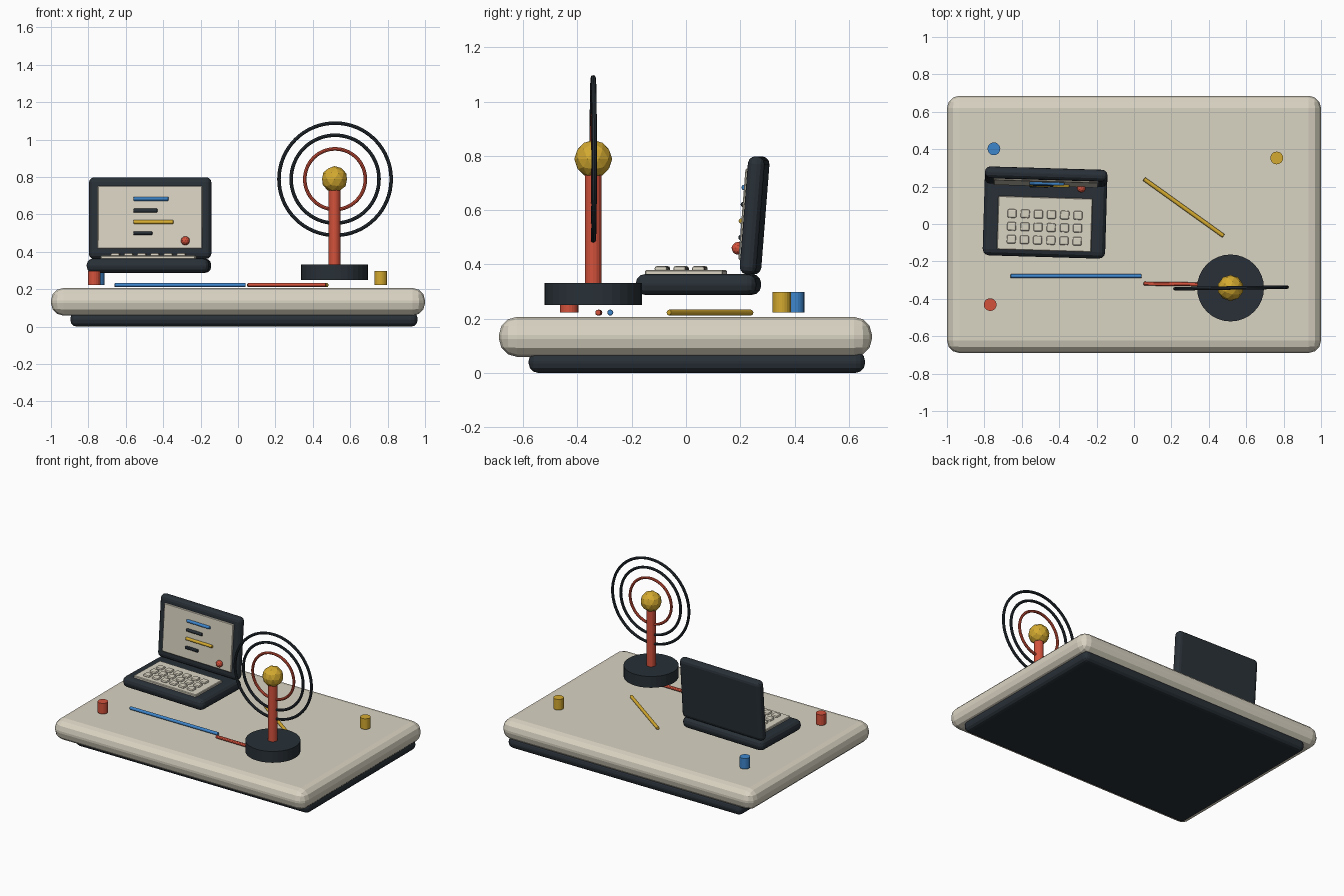
import bpy, math
from mathutils import Vector, Matrix

if "Cube" in bpy.data.objects:
    bpy.data.objects.remove(bpy.data.objects["Cube"])


def material(name, rgb):
    m = bpy.data.materials.new(name)
    lin = [((c / 255 + 0.055) / 1.055) ** 2.4 for c in rgb]
    m.diffuse_color = (*lin, 1)
    m.use_nodes = True
    m.node_tree.nodes["Principled BSDF"].inputs["Base Color"].default_value = m.diffuse_color
    return m


CREAM = material("cream", (217, 211, 194))
DARK = material("dark slate", (40, 48, 55))
RED = material("coral red", (212, 82, 60))
BLUE = material("blue", (62, 134, 204))
YELLOW = material("mustard", (212, 170, 48))


def finish(name, mat):
    ob = bpy.context.object
    ob.name = name
    ob.data.materials.append(mat)
    return ob


def box(name, mat, size, loc, bevel=0.0, segments=3, frame=None):
    """Rounded box; frame is an optional matrix it is placed in."""
    bpy.ops.mesh.primitive_cube_add(size=1)
    ob = finish(name, mat)
    ob.data.transform(Matrix.Diagonal((*size, 1)))
    ob.matrix_world = (frame or Matrix()) @ Matrix.Translation(loc)
    if bevel:
        mod = ob.modifiers.new("rounding", 'BEVEL')
        mod.width, mod.segments = bevel, segments
    return ob


def cylinder(name, mat, radius, z0, z1, x, y, sides=32):
    bpy.ops.mesh.primitive_cylinder_add(vertices=sides, radius=radius, depth=z1 - z0,
                                        location=(x, y, (z0 + z1) / 2))
    return finish(name, mat)


def rod(name, mat, a, b, radius=0.011, frame=None):
    """Thin bar with softened ends from a to b."""
    a, b = Vector(a), Vector(b)
    bpy.ops.mesh.primitive_cylinder_add(vertices=12, radius=radius, depth=(b - a).length)
    ob = finish(name, mat)
    turn = (b - a).to_track_quat('Z', 'Y').to_matrix().to_4x4()
    ob.matrix_world = (frame or Matrix()) @ Matrix.Translation((a + b) / 2) @ turn
    mod = ob.modifiers.new("soft ends", 'BEVEL')
    mod.width, mod.segments = 0.004, 2
    return ob


# Desk board and the plinth under it
box("desk_board", CREAM, (2.0, 1.375, 0.147), (0, -0.002, 0.1325), 0.066)
box("plinth", DARK, (1.856, 1.24, 0.078), (0.032, 0.04, 0.039), 0.034)

# Laptop base, turned slightly on the desk
turn = Matrix.Translation((-0.476, 0.046, 0)) @ Matrix.Rotation(math.radians(-1.7), 4, 'Z')
box("laptop_base", DARK, (0.655, 0.445, 0.077), (0, 0, 0.3255), 0.034, 3, turn)
box("keyboard_plate", CREAM, (0.505, 0.287, 0.02), (0, -0.046, 0.369), 0.004, 1, turn)
for row in range(3):
    for col in range(6):
        box("key", CREAM, (0.048, 0.046, 0.02),
            ((col - 2.5) * 0.0705, -0.064 + (row - 1) * 0.069, 0.383), 0.008, 2, turn)

# Laptop lid, leaning back; local z runs up the screen
lid = turn @ Matrix.Translation((0, 0.207, 0.58)) @ Matrix.Rotation(math.radians(-4.5), 4, 'X')
box("laptop_lid", DARK, (0.655, 0.062, 0.437), (0, 0, 0), 0.028, 3, lid)
box("screen", CREAM, (0.56, 0.016, 0.337), (0, -0.031, 0.002), 0.004, 1, lid)

# Lines and dot on the screen
for label, mat, end, z in (("blue_line", BLUE, 0.099, 0.1), ("dark_line", DARK, 0.04, 0.037),
                           ("yellow_line", YELLOW, 0.126, -0.024),
                           ("short_dark_line", DARK, 0.013, -0.085)):
    rod(label, mat, (-0.088, -0.043, z), (end, -0.043, z), 0.0105, lid)
bpy.ops.mesh.primitive_ico_sphere_add(subdivisions=2, radius=0.024)
finish("screen_dot", RED).matrix_world = lid @ Matrix.Translation((0.19, -0.046, -0.125))

# Antenna: foot, mast, ball and rings
AX, AY, AZ = 0.516, -0.342, 0.788
cylinder("antenna_foot", DARK, 0.179, 0.25, 0.331, AX, AY, 32)
cylinder("antenna_mast", RED, 0.031, 0.27, 0.76, AX, AY, 16)
bpy.ops.mesh.primitive_ico_sphere_add(subdivisions=2, radius=0.07, location=(AX, AY, AZ))
finish("antenna_ball", YELLOW)
for label, mat, radius in (("outer_ring", DARK, 0.3), ("middle_ring", DARK, 0.235),
                           ("inner_ring", RED, 0.162)):
    bpy.ops.mesh.primitive_torus_add(major_radius=radius, minor_radius=0.0095,
                                     major_segments=64, minor_segments=8,
                                     location=(AX + 0.003, AY, AZ),
                                     rotation=(math.pi / 2, 0, math.radians(0.8)))
    finish(label, mat)
    bpy.ops.object.shade_smooth_by_angle()

# Pegs around the desk
for label, mat, x, y in (("blue_peg", BLUE, -0.749, 0.402), ("yellow_peg", YELLOW, 0.763, 0.353),
                         ("red_peg", RED, -0.769, -0.431)):
    cylinder(label, mat, 0.034, 0.222, 0.298, x, y, 20)

# Cables lying on the desk
rod("blue_cable", BLUE, (-0.66, -0.279, 0.222), (0.04, -0.279, 0.222))
rod("red_cable", RED, (0.052, -0.319, 0.222), (0.47, -0.324, 0.222))
rod("yellow_cable", YELLOW, (0.053, 0.241, 0.222), (0.479, -0.064, 0.222))
